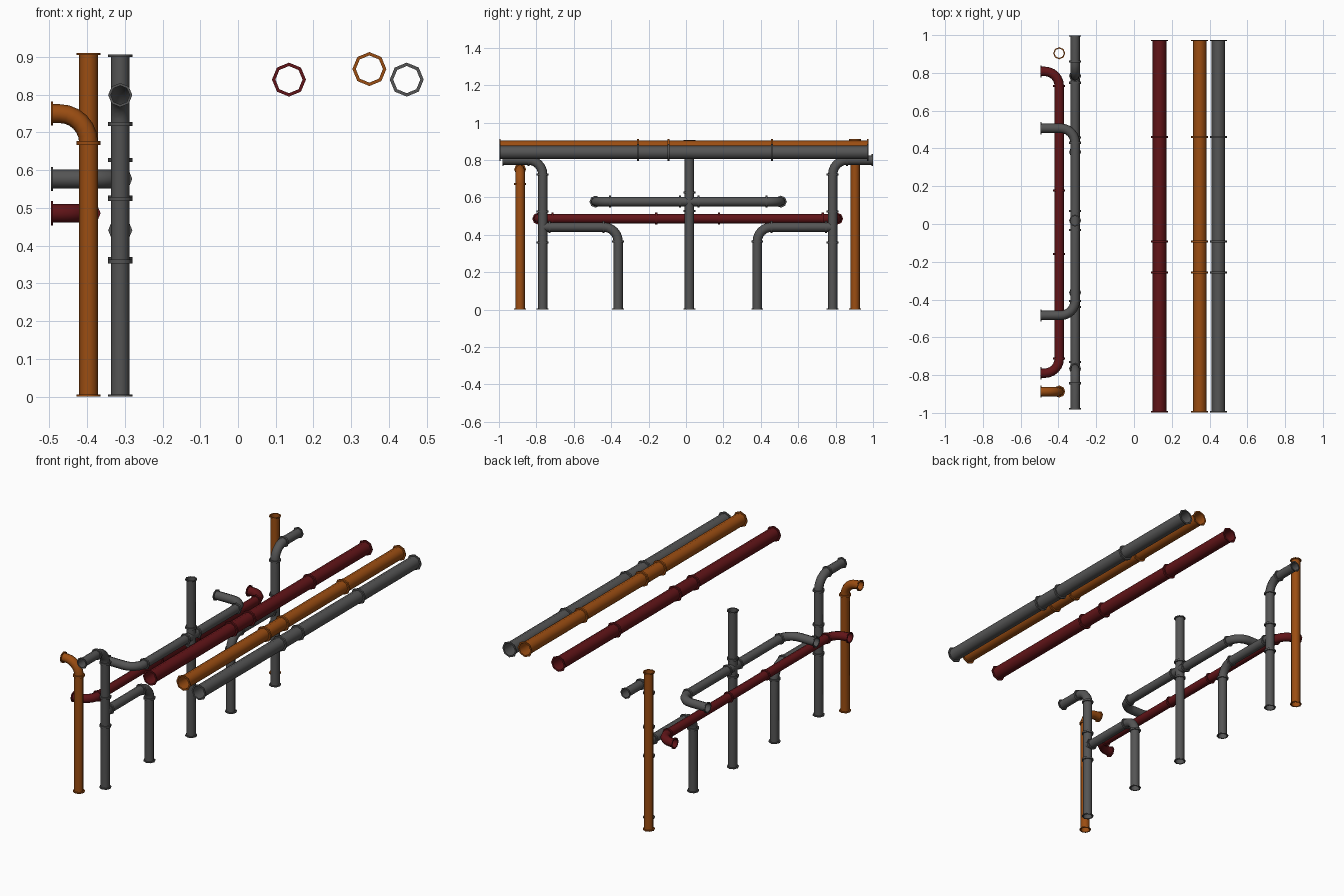
import bpy, bmesh, math
from mathutils import Vector

if "Cube" in bpy.data.objects:
    bpy.data.objects.remove(bpy.data.objects["Cube"])

SIDES = 8
YC = 0.009          # mirror centre of the wall pipes
R, FR = 0.025, 0.032    # small pipe and flange radius
BIG, BIG_FR = 0.036, 0.045
BEND = 0.077
XO, XG, XW = -0.396, -0.312, -0.496   # coloured row, grey row, wall ends


def material(name, rgb):
    m = bpy.data.materials.new(name)
    m.diffuse_color = (*rgb, 1)
    m.use_nodes = True
    m.node_tree.nodes["Principled BSDF"].inputs["Base Color"].default_value = m.diffuse_color
    return m


orange = material("orange_paint", (0.33, 0.075, 0.006))
red = material("red_paint", (0.12, 0.007, 0.009))
grey = material("dark_grey", (0.09, 0.09, 0.09))


def ring(bm, c, t, n, r):
    b = t.cross(n)
    return [bm.verts.new(c + r * (math.cos(a) * n + math.sin(a) * b))
            for a in (2 * math.pi * i / SIDES for i in range(SIDES))]


def skin(bm, rings, closed=False):
    pairs = list(zip(rings, rings[1:])) + ([(rings[-1], rings[0])] if closed else [])
    for p, q in pairs:
        for i in range(SIDES):
            j = (i + 1) % SIDES
            bm.faces.new((p[i], p[j], q[j], q[i]))


def perpendicular(t):
    return Vector((1, 0, 0)) if abs(t.x) < 0.5 else Vector((0, 0, 1))


def tube(bm, pts, r, bend):
    # sweep along a planar polyline with rounded corners
    pts = [Vector(p) for p in pts]
    dirs = [(b - a).normalized() for a, b in zip(pts, pts[1:])]
    n = perpendicular(dirs[0])
    for d, e in zip(dirs, dirs[1:]):
        if d.cross(e).length > 0.5:
            n = d.cross(e).normalized()
    rings = [ring(bm, pts[0], dirs[0], n, r)]
    for p, d, e in zip(pts[1:], dirs, dirs[1:]):
        for k in range(7):
            a = k / 6 * math.pi / 2
            c = p - d * bend * (1 - math.sin(a)) + e * bend * (1 - math.cos(a))
            t = d * math.cos(a) + e * math.sin(a)
            # rebuild the normal so double bends stay consistent
            rings.append(ring(bm, c, t, n, r))
    rings.append(ring(bm, pts[-1], dirs[-1], n, r))
    skin(bm, rings)
    return pts, dirs


def flange(bm, c, t, r, fr, w):
    c, t = Vector(c), Vector(t)
    n = perpendicular(t)
    h = t * w / 2
    skin(bm, [ring(bm, c - h, t, n, r), ring(bm, c - h, t, n, fr),
              ring(bm, c + h, t, n, fr), ring(bm, c + h, t, n, r)], True)


def pipe(name, mat, pts, joints=(), r=R, fr=FR, ends=(True, True), bend=BEND):
    bm = bmesh.new()
    pts, dirs = tube(bm, pts, r, bend)
    w = 0.006
    if ends[0]:
        flange(bm, pts[0] + dirs[0] * w / 2, dirs[0], r, fr, w)
    if ends[1]:
        flange(bm, pts[-1] - dirs[-1] * w / 2, dirs[-1], r, fr, w)
    for c, t in joints:
        flange(bm, c, t, r, fr, 0.011)
    bmesh.ops.recalc_face_normals(bm, faces=bm.faces)
    me = bpy.data.meshes.new(name)
    bm.to_mesh(me)
    bm.free()
    me.materials.append(mat)
    ob = bpy.data.objects.new(name, me)
    bpy.context.collection.objects.link(ob)
    bpy.context.view_layer.objects.active = ob
    bpy.ops.object.select_all(action='DESELECT')
    ob.select_set(True)
    bpy.ops.object.shade_smooth_by_angle(angle=math.radians(50))


X, Y, Z = (1, 0, 0), (0, 1, 0), (0, 0, 1)

# large overhead pipes
for name, mat, x, z in (("red", red, 0.135, 0.84), ("orange", orange, 0.348, 0.868),
                        ("grey", grey, 0.447, 0.84)):
    pipe(f"overhead_pipe_{name}", mat, [(x, -0.997, z), (x, 0.975, z)],
         [((x, y, z), Y) for y in (-0.257, -0.093, 0.46)], BIG, BIG_FR)

# orange risers: one bends into the wall, one runs straight up
pipe("orange_riser_bent", orange, [(XO, -0.887, 0), (XO, -0.887, 0.75), (XW, -0.887, 0.75)],
     [((XO, -0.887, 0.672), Z)])
pipe("orange_riser_straight", orange, [(XO, 0.904, 0), (XO, 0.904, 0.911)])

# red horizontal pipe with both ends bent into the wall
zr = 0.486
pipe("red_wall_pipe", red,
     [(XW, YC - 0.799, zr), (XO, YC - 0.799, zr), (XO, YC + 0.799, zr), (XW, YC + 0.799, zr)],
     [((XO, YC + d, zr), Y) for d in (-0.722, -0.168, 0.168, 0.722)])

# grey risers with tee branches, mirrored front and back
zt, zb = 0.799, 0.441
for s, side in ((-1, "front"), (1, "back")):
    y0, y1, y2 = YC + s * 0.775, YC + s * 0.372, YC + s * 0.99
    pipe(f"grey_riser_{side}", grey, [(XG, y0, 0), (XG, y0, zt), (XG, y2, zt)],
         [((XG, y0, z), Z) for z in (0.358, 0.524, zt - BEND)] + [((XG, y0 + s * BEND, zt), Y)])
    pipe(f"grey_branch_{side}", grey, [(XG, y0, zb), (XG, y1, zb), (XG, y1, 0)],
         [((XG, y0 - s * 0.036, zb), Y), ((XG, y1 + s * BEND, zb), Y),
          ((XG, y1, zb - BEND), Z)], ends=(False, True))

# central grey riser and its crossing pipe
yc, zc = 0.018, 0.577
pipe("grey_centre_riser", grey, [(XG, yc, 0), (XG, yc, 0.906)],
     [((XG, yc, zc + d), Z) for d in (-0.05, 0.05)])
pipe("grey_cross_pipe", grey,
     [(XW, YC - 0.493, zc), (XG, YC - 0.493, zc), (XG, YC + 0.498, zc), (XW, YC + 0.498, zc)],
     [((XG, y, zc), Y) for y in (YC - 0.416, yc - 0.05, yc + 0.05, YC + 0.421)])
